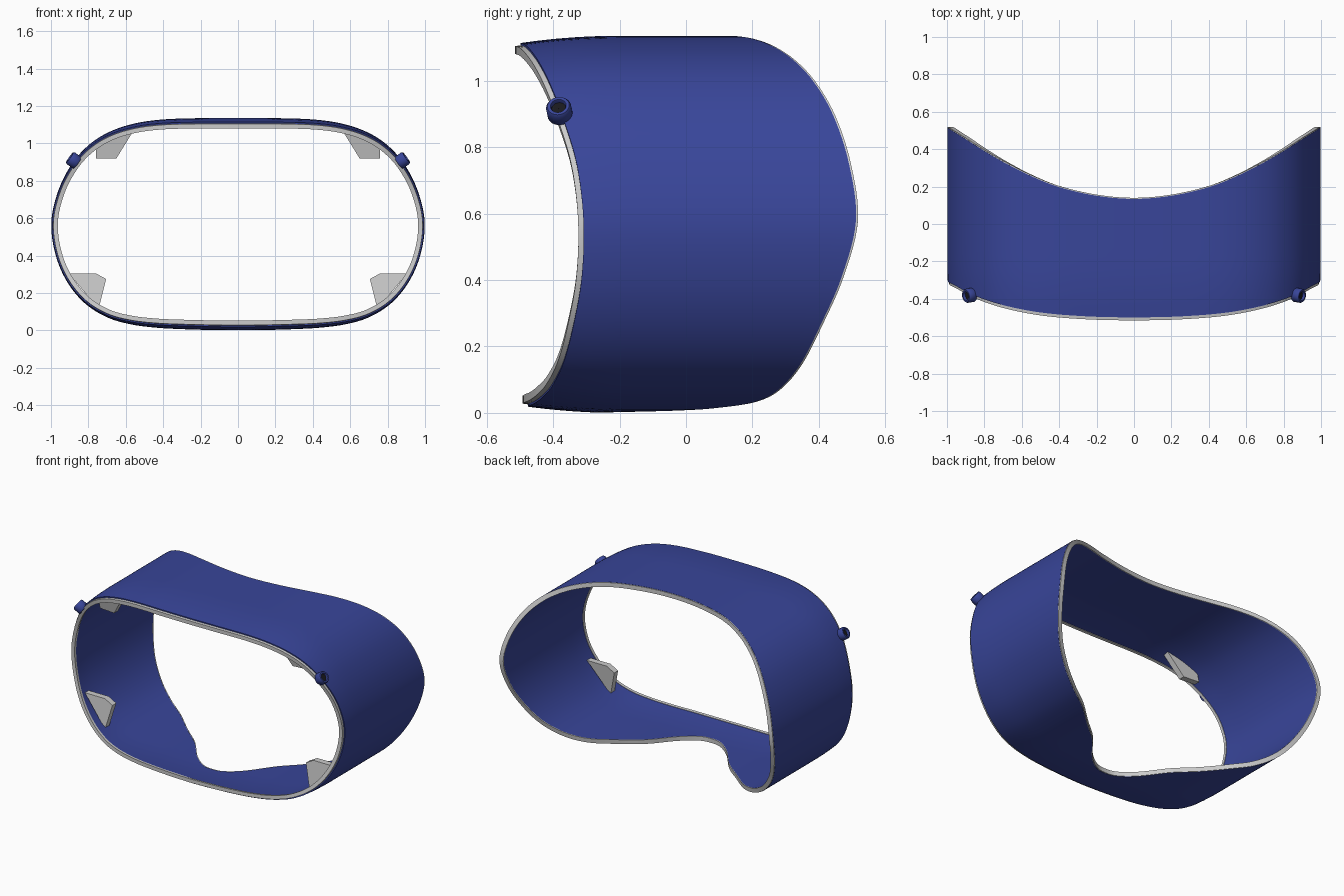
import bpy, bmesh, math
from mathutils import Vector, Matrix

if "Cube" in bpy.data.objects:
    bpy.data.objects.remove(bpy.data.objects["Cube"])

# Half outline, top centre to bottom centre: x, z, front edge y, back edge y
HALF = [(0, 1.136, -.505, .14), (.2, 1.135, -.502, .157), (.4, 1.128, -.49, .203),
        (.55, 1.107, -.472, .262), (.68, 1.065, -.446, .327), (.79, .998, -.415, .39),
        (.885, .895, -.377, .45), (.96, .75, -.335, .497), (.998, .58, -.315, .518),
        (.977, .41, -.32, .475), (.915, .262, -.345, .41), (.82, .146, -.375, .35),
        (.7, .07, -.41, .285), (.57, .032, -.44, .21), (.43, .014, -.46, .09),
        (.3, .007, -.472, -.02), (.18, .003, -.478, -.165), (.08, .001, -.481, -.245),
        (0, 0, -.482, -.262)]
STEPS = 6


def mat(name, col):
    m = bpy.data.materials.new(name)
    m.diffuse_color = (*col, 1)
    m.use_nodes = True
    m.node_tree.nodes["Principled BSDF"].inputs["Base Color"].default_value = m.diffuse_color
    return m


BLUE = mat("blue_plastic", (.04, .06, .32))
DARK = mat("dark_core", (.01, .01, .012))


def outline():
    """Smooth closed loop through the mirrored outline."""
    ctrl = [Vector(p) for p in HALF]
    ctrl += [Vector((-p[0], *p[1:])) for p in HALF[-2:0:-1]]
    n, out = len(ctrl), []
    for i in range(n):
        a, b, c, d = (ctrl[(i + k) % n] for k in (-1, 0, 1, 2))
        for s in range(STEPS):
            t = s / STEPS
            out.append(.5 * (2 * b + (c - a) * t + (2 * a - 5 * b + 4 * c - d) * t ** 2
                             + (3 * b - a - 3 * c + d) * t ** 3))
    return out


LOOP = outline()
N = len(LOOP)


def ring_point(i, y, inset):
    """Point on the wall, inset along the outline normal; tapers near the front."""
    p, q, r = LOOP[i], LOOP[i - 1], LOOP[(i + 1) % N]
    tx, tz = r[0] - q[0], r[1] - q[1]
    l = math.hypot(tx, tz)
    inset += .022 * (max(0, -.2 - y) / .3) ** 2
    return Vector((p[0] + tz / l * inset, y, p[1] - tx / l * inset))


def finish(name, bm, material=None, angle=35):
    bmesh.ops.recalc_face_normals(bm, faces=bm.faces)
    me = bpy.data.meshes.new(name)
    bm.to_mesh(me)
    bm.free()
    ob = bpy.data.objects.new(name, me)
    bpy.context.collection.objects.link(ob)
    if material:
        me.materials.append(material)
    bpy.ops.object.select_all(action='DESELECT')
    ob.select_set(True)
    bpy.context.view_layer.objects.active = ob
    bpy.ops.object.shade_smooth_by_angle(angle=math.radians(angle))
    return ob


def band(name, outer, inner, front, back, rows, material=None):
    """Closed wall between two insets; front and back give y per outline point."""
    bm = bmesh.new()
    section = [(outer, j / rows) for j in range(rows + 1)]
    section += [(inner, j / rows) for j in range(rows, -1, -1)]
    grid = [[bm.verts.new(ring_point(i, front(p) + (back(p) - front(p)) * t, o))
             for o, t in section] for i, p in enumerate(LOOP)]
    m = len(section)
    for i in range(N):
        for j in range(m):
            g, h = grid[i], grid[(i + 1) % N]
            bm.faces.new((g[j], g[(j + 1) % m], h[(j + 1) % m], h[j]))
    return finish(name, bm, material)


# Curved shell, with the nose notch in the lower back edge, and its two grey rims
band("shell", 0, .028, lambda p: p[2] + .006, lambda p: p[3] - .006, 12, BLUE)
band("front_rim", .007, .031, lambda p: p[2] - .01, lambda p: p[2] + .008, 1)
band("back_rim", .001, .029, lambda p: p[3] - .006, lambda p: p[3], 1)


# Grey mounting tabs: x, z, front y
def tab(name, pts, side, depth=.04):
    bm = bmesh.new()
    a = [bm.verts.new((x * side, y, z)) for x, z, y in pts]
    b = [bm.verts.new((x * side, y + depth, z)) for x, z, y in pts]
    bm.faces.new(a)
    bm.faces.new(b)
    for i in range(len(a)):
        k = (i + 1) % len(a)
        bm.faces.new((a[i], a[k], b[k], b[i]))
    finish(name, bm, angle=20)


UPPER = [(.76, 1.0, -.37), (.76, .92, -.35), (.65, .92, -.36), (.545, 1.09, -.40)]
LOWER = [(.905, .305, -.30), (.76, .305, -.30), (.705, .275, -.30), (.745, .115, -.32)]


# Strap lug: a ring facing outward through the shell, with a dark core
def lathe(name, prof, frame, material):
    bm = bmesh.new()
    seg, m = 32, len(prof)
    rings = [[bm.verts.new(frame @ Vector((r * math.cos(2 * math.pi * i / seg),
                                           r * math.sin(2 * math.pi * i / seg), h)))
              for r, h in prof] for i in range(seg)]
    for i in range(seg):
        g, k = rings[i], rings[(i + 1) % seg]
        for j in range(m):
            bm.faces.new((g[j], g[(j + 1) % m], k[(j + 1) % m], k[j]))
    finish(name, bm, material)


LUG = [(.022, -.03), (.034, -.03), (.038, -.024), (.038, .014), (.033, .022), (.024, .022), (.022, .018)]
CORE = [(.001, -.02), (.0225, -.02), (.0225, .008), (.001, .008)]

for side, label in ((-1, "left"), (1, "right")):
    tab("upper_tab_" + label, UPPER, side)
    tab("lower_tab_" + label, LOWER, side)
    axis = Vector((.8 * side, -.12, .58)).to_track_quat('Z', 'Y').to_matrix().to_4x4()
    frame = Matrix.Translation((.882 * side, -.382, .912)) @ axis
    lathe("strap_lug_" + label, LUG, frame, BLUE)
    lathe("lug_core_" + label, CORE, frame, DARK)
